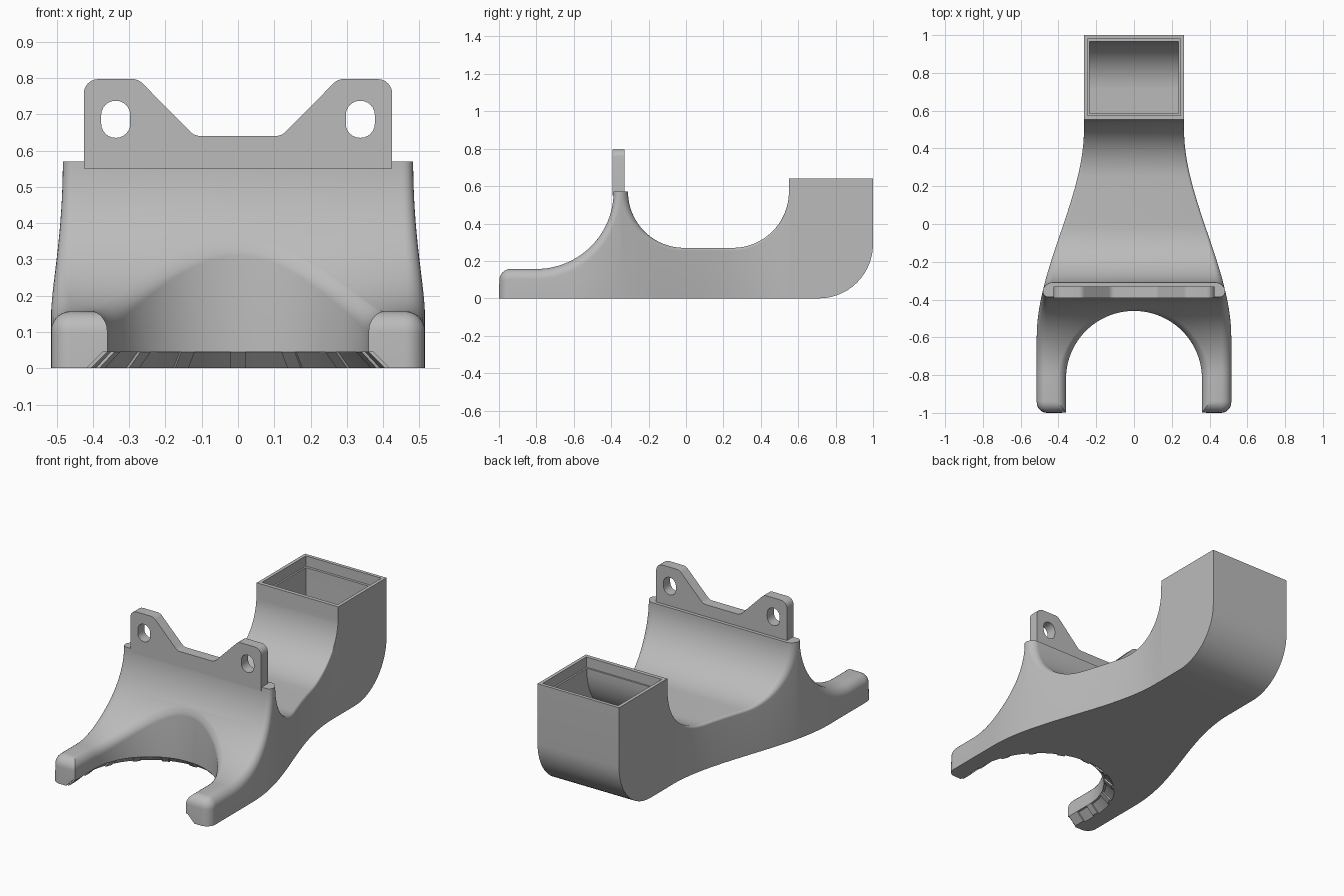
import bpy, bmesh, math
from math import sin, cos, pi, sqrt, radians

cube = bpy.data.objects.get("Cube")
if cube:
    bpy.data.objects.remove(cube, do_unlink=True)

grey = bpy.data.materials.new("plain_grey")
grey.use_nodes = True
GREY = (0.5, 0.5, 0.5, 1)
grey.diffuse_color = GREY
grey.node_tree.nodes["Principled BSDF"].inputs["Base Color"].default_value = GREY


def finish(name, bm):
    """Clean a bmesh and turn it into an object."""
    bmesh.ops.remove_doubles(bm, verts=bm.verts[:], dist=0.0001)
    bmesh.ops.recalc_face_normals(bm, faces=bm.faces[:])
    mesh = bpy.data.meshes.new(name)
    bm.to_mesh(mesh)
    bm.free()
    mesh.materials.append(grey)
    ob = bpy.data.objects.new(name, mesh)
    bpy.context.collection.objects.link(ob)
    return ob


def prism(name, outline, place, lo, hi):
    """Extrude a 2D outline between lo and hi; place maps (u, v, depth) to xyz."""
    bm = bmesh.new()
    a = [bm.verts.new(place(u, v, lo)) for u, v in outline]
    b = [bm.verts.new(place(u, v, hi)) for u, v in outline]
    n = len(outline)
    bm.faces.new(a)
    bm.faces.new(b[::-1])
    for i in range(n):
        j = (i + 1) % n
        bm.faces.new((a[i], a[j], b[j], b[i]))
    return finish(name, bm)


def activate(ob):
    bpy.ops.object.select_all(action='DESELECT')
    ob.select_set(True)
    bpy.context.view_layer.objects.active = ob


def cut(ob, cutter):
    """Subtract the cutter and remove it."""
    cutter.hide_render = True
    mod = ob.modifiers.new("cut", 'BOOLEAN')
    mod.operation = 'DIFFERENCE'
    mod.solver = 'EXACT'
    mod.object = cutter
    activate(ob)
    bpy.ops.object.modifier_apply(modifier=mod.name)
    bpy.data.objects.remove(cutter, do_unlink=True)


def smooth(ob):
    activate(ob)
    bpy.ops.object.shade_smooth_by_angle(angle=radians(30))


def rounded(corners, seg=6):
    """Polygon with (x, y, radius) corners rounded off."""
    out = []
    n = len(corners)
    for i, (x, y, r) in enumerate(corners):
        if r == 0:
            out.append((x, y))
            continue
        dirs = []
        for k in (i - 1, (i + 1) % n):
            dx, dy = corners[k][0] - x, corners[k][1] - y
            l = math.hypot(dx, dy)
            dirs.append((dx / l, dy / l))
        (ax, ay), (bx, by) = dirs
        half = math.acos(ax * bx + ay * by) / 2
        t = r / math.tan(half)
        l = math.hypot(ax + bx, ay + by)
        cx = x + (ax + bx) / l * r / sin(half)
        cy = y + (ay + by) / l * r / sin(half)
        a0 = math.atan2(y + ay * t - cy, x + ax * t - cx)
        a1 = math.atan2(y + by * t - cy, x + bx * t - cx)
        d = (a1 - a0 + pi) % (2 * pi) - pi
        out += [(cx + r * cos(a0 + d * s / seg), cy + r * sin(a0 + d * s / seg))
                for s in range(seg + 1)]
    return out


def along_x(u, v, d):
    return (d, u, v)


def along_y(u, v, d):
    return (u, d, v)


# Duct body: sections swept along the top profile, with rounded shoulders
def half_width(y):
    t = min(max((y + 0.6) / 1.1, 0), 1)
    return 0.515 - 0.25 * t * t * (3 - 2 * t)


def floor_z(y):
    return 0.29 - sqrt(max(0.29 ** 2 - max(y - 0.71, 0) ** 2, 0))


def arc(cy, cz, rad, a0, a1, sign, r0, r1, seg):
    for i in range(seg + 1):
        t = i / seg
        a = radians(a0 + (a1 - a0) * t)
        yield (cy + rad * cos(a), cz + rad * sin(a), sign * cos(a), sign * sin(a),
               r0 + (r1 - r0) * t * t * (3 - 2 * t))


profile = [(-1, 0, -1, 0, 0.055)]
profile += arc(-0.938, 0.097, 0.06, 180, 90, 1, 0.055, 0.055, 8)
profile += arc(-0.8, 0.57, 0.413, 270, 360, -1, 0.055, 0.0385, 28)
profile += arc(-0.01, 0.57, 0.30, 180, 270, -1, 0.0385, 0.015, 24)
profile += [(y, 0.27, 0, 1, 0.015) for y in (0.05, 0.12, 0.19)]
profile += arc(0.25, 0.57, 0.30, 270, 360, -1, 0.015, 0, 24)
profile += [(0.552, 0.64, 0, 1, 0)]
profile += [(0.71 + 0.29 * sin(pi / 2 * i / 14), 0.64, 0, 1, 0) for i in range(15)]

SEG = 7
bm = bmesh.new()
rings = []
for y, z, ny, nz, r in profile:
    side = []
    for k in range(SEG, -1, -1):
        a = pi / 2 * k / SEG
        drop = r * (1 - cos(a))
        py, pz = y - ny * drop, z - nz * drop
        side.append((half_width(py) - r + r * sin(a), py, pz))
    x, py, _ = side[0]
    side.insert(0, (x, py, floor_z(py)))
    pts = side + [(-px, qy, qz) for px, qy, qz in reversed(side)]
    rings.append([bm.verts.new(p) for p in pts])
for a, b in zip(rings, rings[1:]):
    for j in range(len(a)):
        k = (j + 1) % len(a)
        bm.faces.new((a[j], a[k], b[k], b[j]))
bm.faces.new(rings[0])
bm.faces.new(rings[-1][::-1])
body = finish("duct_body", bm)


# Round front opening, flared at the rim and undercut at the bottom
R, CY = 0.36, -0.82


def top_z(y):
    t = min(max(y + 0.8, 0), 0.41)
    return 0.57 - sqrt(0.413 ** 2 - t * t)


path = [(R, -1.2, 1, 0), (R, -0.95, 1, 0)]
path += [(R * cos(a), CY + R * sin(a), cos(a), sin(a))
         for a in (pi * i / 48 for i in range(49))]
path += [(-R, -0.95, -1, 0), (-R, -1.2, -1, 0)]
bm = bmesh.new()
cols = []
for x, y, nx, ny in path:
    r = 0.025 + 0.03 * nx * nx
    sec = [(0.077, -0.02), (0.012, 0.045), (0, 0.045)]
    for k in range(SEG + 1):
        a = pi / 2 * k / SEG
        d = r * (1 - cos(a))
        sec.append((d, top_z(y + d * ny) - r * (1 - sin(a)) + 0.003 * sin(a)))
    sec.append((r, 1))
    cols.append([bm.verts.new((x + d * nx, y + d * ny, z)) for d, z in sec])
for a, b in zip(cols, cols[1:]):
    for j in range(len(a) - 1):
        bm.faces.new((a[j], a[j + 1], b[j + 1], b[j]))
bm.faces.new([c[0] for c in cols])
bm.faces.new([c[-1] for c in cols])
bm.faces.new(cols[0] + cols[-1][::-1])
cut(body, finish("opening_cutter", bm))

# Hollow duct and the wider socket at the rear inlet
hollow = [(0.965, 0.7), (0.59, 0.7)]
hollow += [(p[0], p[1]) for p in arc(0.25, 0.57, 0.335, 0, -90, 1, 0, 0, 16)]
hollow += [(0, 0.235), (0, 0.035)]
hollow += [(p[0], p[1]) for p in arc(0.71, 0.29, 0.255, 270, 360, 1, 0, 0, 16)]
cut(body, prism("hollow_cutter", hollow, along_x, -0.235, 0.235))
socket = [(0.575, 0.58), (0.98, 0.58), (0.98, 0.7), (0.575, 0.7)]
cut(body, prism("socket_cutter", socket, along_x, -0.245, 0.245))
smooth(body)

# Mounting plate with two slotted ears
half = [(0.425, 0.55, 0), (0.425, 0.797, 0.04), (0.275, 0.797, 0.04), (0.12, 0.64, 0.04)]
outline = rounded(half + [(-x, z, r) for x, z, r in reversed(half)])
plate = prism("mounting_plate", outline, along_y, -0.392, -0.33)
for s in (-1, 1):
    x = s * 0.337
    slot = rounded([(x + 0.04, 0.635, 0.039), (x + 0.04, 0.737, 0.039),
                    (x - 0.04, 0.737, 0.039), (x - 0.04, 0.635, 0.039)])
    cut(plate, prism("slot_cutter", slot, along_y, -0.5, -0.2))
smooth(plate)

# Small vanes spaced around the outlet undercut
vane = [(0, 0.045), (0.045, 0), (0.06, 0), (0.06, 0.045)]
for i in range(-4, 5):
    t = radians(22.5 * i)

    def radial(u, v, d):
        return ((R + u) * sin(t) + d * cos(t), CY + (R + u) * cos(t) - d * sin(t), v)

    prism("outlet_vane", vane, radial, -0.02, 0.02)
for s in (-1, 1):
    prism("outlet_end_vane", [(s * (R + u), v) for u, v in vane], along_y, -0.99, -0.92)
